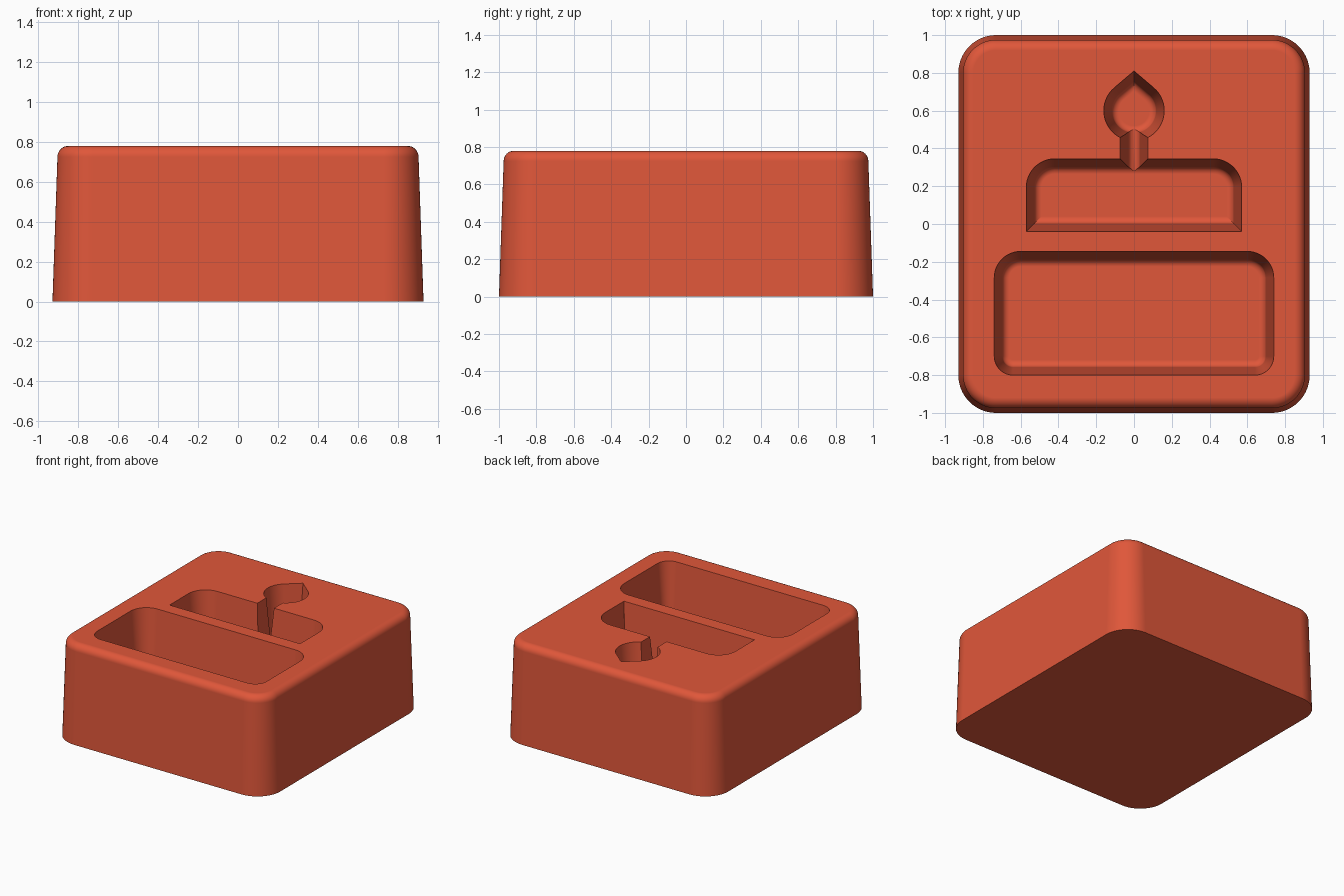
import bpy, bmesh
from math import sin, cos, pi, radians, acos

cube = bpy.data.objects.get("Cube")
if cube:
    bpy.data.objects.remove(cube, do_unlink=True)

TOP, FLOOR = 0.78, 0.19

red = bpy.data.materials.new("warm red")
red.use_nodes = True
red.diffuse_color = (0.745, 0.095, 0.042, 1)
red.node_tree.nodes["Principled BSDF"].inputs["Base Color"].default_value = red.diffuse_color


def rounded_box(hw, y0, y1, r_front, r_back, steps=12):
    """Outline function: rounded rectangle moved inward by d."""
    def outline(d):
        pts = []
        corners = [(1, 1, r_back, 0), (-1, 1, r_back, 1), (-1, -1, r_front, 2), (1, -1, r_front, 3)]
        for sx, sy, radius, quarter in corners:
            r = max(radius - d, 0.002)
            cx = sx * (hw - d - r)
            cy = y1 - d - r if sy > 0 else y0 + d + r
            for i in range(steps + 1):
                a = (quarter + i / steps) * pi / 2
                pts.append((cx + r * cos(a), cy + r * sin(a)))
        return pts
    return outline


def teardrop(cy, radius, tip, steps=40):
    """Outline function: circle with tangents meeting at a tip."""
    def outline(d):
        k = (radius - d) / radius
        half = acos(radius / tip)
        pts = [(0, cy + tip * k)]
        for i in range(steps + 1):
            a = pi / 2 + half + (2 * pi - 2 * half) * i / steps
            pts.append((radius * k * cos(a), cy + radius * k * sin(a)))
        return pts
    return outline


def slot(hw, y0, y1):
    """Outline function: straight channel whose sides close in."""
    def outline(d):
        w = max(hw - d, 0.003)
        return [(w, y0), (w, y1), (-w, y1), (-w, y0)]
    return outline


def loft(name, outline, levels):
    """Stack an outline at (inset, height) levels and cap both ends."""
    bm = bmesh.new()
    rings = [[bm.verts.new((x, y, z)) for x, y in outline(d)] for d, z in levels]
    n = len(rings[0])
    for low, high in zip(rings, rings[1:]):
        for i in range(n):
            j = (i + 1) % n
            bm.faces.new((low[i], low[j], high[j], high[i]))
    bm.faces.new(rings[0][::-1])
    bm.faces.new(rings[-1])
    bmesh.ops.remove_doubles(bm, verts=bm.verts[:], dist=0.00001)
    bmesh.ops.recalc_face_normals(bm, faces=bm.faces[:])
    mesh = bpy.data.meshes.new(name)
    bm.to_mesh(mesh)
    bm.free()
    mesh.materials.append(red)
    obj = bpy.data.objects.new(name, mesh)
    bpy.context.collection.objects.link(obj)
    return obj


def cavity_levels(floor):
    """Drafted wall with a rounded foot, from the floor up past the rim."""
    draft, foot, steps = 0.042, 0.038, 8
    levels = []
    for i in range(steps + 1):
        a = i / steps * pi / 2
        levels.append((draft + foot * (1 - sin(a)), floor + foot * (1 - cos(a))))
    slope = draft / (TOP - floor - foot)
    levels.append((-slope * 0.02, TOP + 0.02))
    return levels


# Drafted block with a rounded upper edge
draft, r, steps = 0.025, 0.055, 8
block_levels = [(0, 0)]
for i in range(steps + 1):
    a = i / steps * pi / 2
    block_levels.append((draft + r * (1 - cos(a)), TOP - r + r * sin(a)))
block = loft("mold_block", rounded_box(0.93, -1, 1, 0.2, 0.2, 16), block_levels)

# Cavities: lower tier, upper tier, flame and the candle joining them
cutters = [
    loft("lower_tier_cutter", rounded_box(0.74, -0.80, -0.145, 0.1, 0.14), cavity_levels(FLOOR)),
    loft("upper_tier_cutter", rounded_box(0.57, -0.04, 0.345, 0, 0.15), cavity_levels(FLOOR)),
    loft("flame_cutter", teardrop(0.6, 0.16, 0.21), cavity_levels(FLOOR)),
    loft("candle_cutter", slot(0.073, 0.25, 0.55), cavity_levels(FLOOR + 0.003)),
]
bpy.context.view_layer.objects.active = block
for cutter in cutters:
    cutter.hide_render = True
    mod = block.modifiers.new("cut", 'BOOLEAN')
    mod.operation = 'DIFFERENCE'
    mod.solver = 'EXACT'
    mod.object = cutter
    bpy.ops.object.modifier_apply(modifier=mod.name)
    bpy.data.objects.remove(cutter, do_unlink=True)

# Smooth walls, crisp rims
bpy.ops.object.select_all(action='DESELECT')
block.select_set(True)
bpy.ops.object.shade_smooth_by_angle(angle=radians(35))
weighted = block.modifiers.new("even shading", 'WEIGHTED_NORMAL')
weighted.keep_sharp = True
